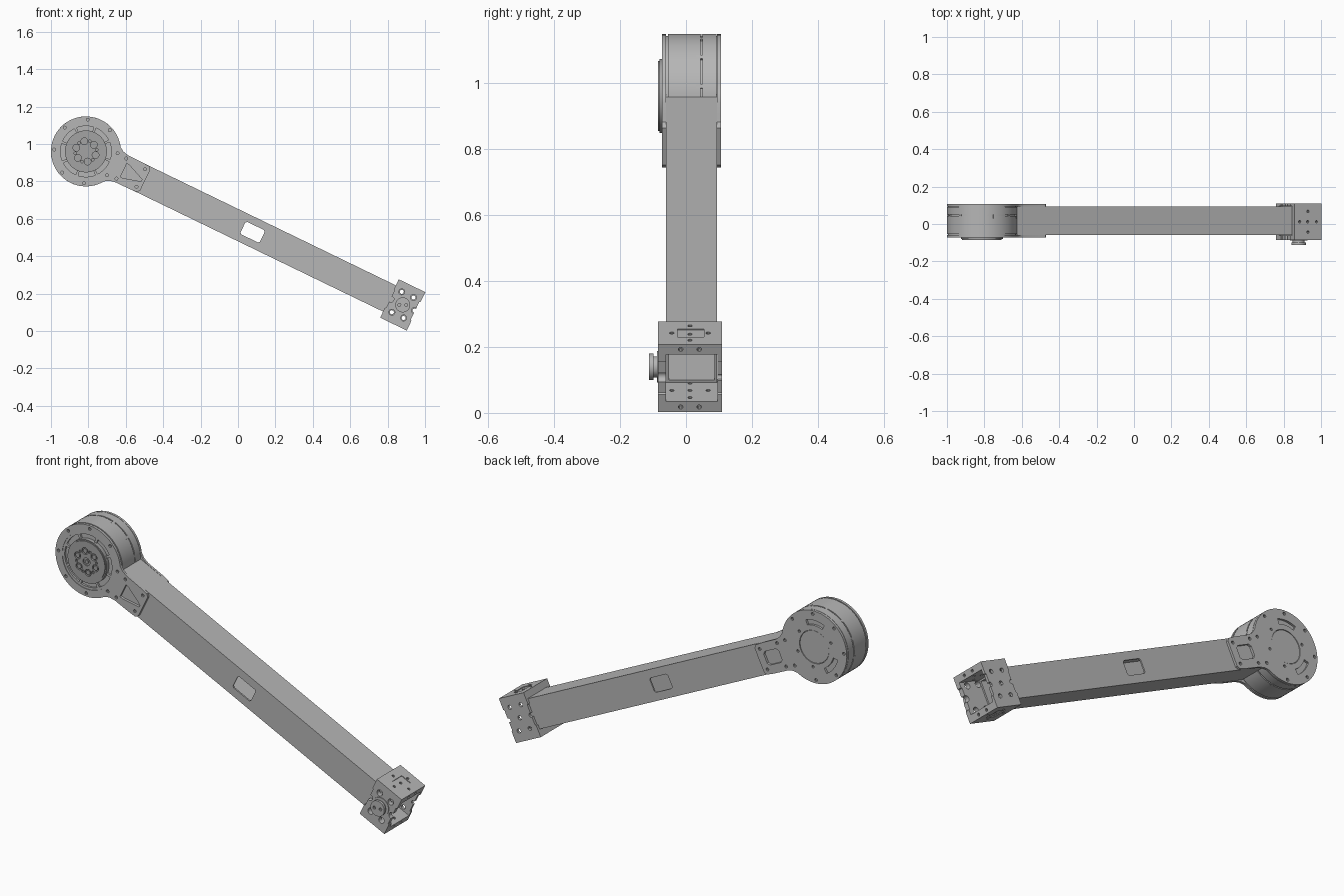
import bpy, bmesh, math
from mathutils import Matrix

if "Cube" in bpy.data.objects:
    bpy.data.objects.remove(bpy.data.objects["Cube"], do_unlink=True)


def material(name, value):
    m = bpy.data.materials.new(name)
    m.use_nodes = True
    col = (value, value, value, 1)
    m.diffuse_color = col
    m.node_tree.nodes["Principled BSDF"].inputs["Base Color"].default_value = col
    return m


GREY = material("metal grey", 0.47)
DARK = material("dark grey", 0.37)

# The arm is laid out along local x from the motor axis, then tilted as a whole
PLACE = Matrix.Translation((-0.813, 0, 0.96)) @ Matrix.Rotation(math.radians(25.85), 4, "Y")
MAP = {"x": lambda p, q, t: (t, p, q),
       "y": lambda p, q, t: (p, t, q),
       "z": lambda p, q, t: (p, q, t)}


def polar(r, deg, cx=0.0, cy=0.0):
    a = math.radians(deg)
    return cx + r * math.cos(a), cy + r * math.sin(a)


def circle(r, cx=0.0, cy=0.0, n=16):
    return [polar(r, 360 * i / n, cx, cy) for i in range(n)]


def rect(cx, cy, w, h, c=0.0):
    """Rectangle with optional corner chamfer."""
    x, y = w / 2, h / 2
    if not c:
        return [(cx - x, cy - y), (cx + x, cy - y), (cx + x, cy + y), (cx - x, cy + y)]
    return [(cx + sx * a, cy + sy * b) for sx, sy, ab in
            ((1, 1, 0), (-1, 1, 1), (-1, -1, 0), (1, -1, 1))
            for a, b in (((x, y - c), (x - c, y)) if ab == 0 else ((x - c, y), (x, y - c)))]


def arc_slot(r0, r1, a0, a1, n=10):
    steps = [a0 + (a1 - a0) * i / n for i in range(n + 1)]
    return [polar(r1, a) for a in steps] + [polar(r0, a) for a in reversed(steps)]


def build(solids):
    """Mesh from prisms given as (outline, start, end, axis)."""
    bm = bmesh.new()
    for pts, a, b, axis in solids:
        f = MAP[axis]
        lo = [bm.verts.new(f(p, q, a)) for p, q in pts]
        hi = [bm.verts.new(f(p, q, b)) for p, q in pts]
        bm.faces.new(lo)
        bm.faces.new(hi[::-1])
        for i in range(len(pts)):
            j = (i + 1) % len(pts)
            bm.faces.new((lo[j], lo[i], hi[i], hi[j]))
    bmesh.ops.recalc_face_normals(bm, faces=bm.faces)
    me = bpy.data.meshes.new("part")
    bm.to_mesh(me)
    bm.free()
    return me


def part(name, solids, cuts=(), mat=GREY):
    ob = bpy.data.objects.new(name, build(solids))
    bpy.context.collection.objects.link(ob)
    if cuts:
        cutter = bpy.data.objects.new("cutter", build(cuts))
        cutter.hide_render = True
        bpy.context.collection.objects.link(cutter)
        mod = ob.modifiers.new("cut", "BOOLEAN")
        mod.operation, mod.solver, mod.object = "DIFFERENCE", "EXACT", cutter
        mod.use_self = True
        bpy.context.view_layer.update()
        dg = bpy.context.evaluated_depsgraph_get()
        me = bpy.data.meshes.new_from_object(ob.evaluated_get(dg))
        ob.modifiers.clear()
        ob.data = me
        bpy.data.objects.remove(cutter, do_unlink=True)
    ob.data.materials.clear()
    ob.data.materials.append(mat)
    ob.matrix_world = PLACE
    bpy.ops.object.select_all(action="DESELECT")
    ob.select_set(True)
    bpy.context.view_layer.objects.active = ob
    bpy.ops.object.shade_smooth_by_angle(angle=math.radians(30))
    return ob


R = 0.187               # motor radius
Y0, Y1 = -0.06, 0.094   # beam front and back
MID = (Y0 + Y1) / 2

# Hollow square beam with a window right through
part("beam", [(rect(1.0, 0, 1.66, 0.156), Y0, Y1, "y")],
     [(rect(1.05, 0, 1.72, 0.14), Y0 + 0.008, Y1 - 0.008, "y"),
      (rect(0.99, 0, 0.115, 0.074, 0.008), -0.2, 0.2, "y")])

# Motor housing with seam grooves and a shallow face recess
part("motor_housing",
     [(circle(R, n=64), -0.054, 0.044, "y"),
      (circle(R - 0.006, n=64), 0.04, 0.054, "y"),
      (circle(R, n=64), 0.05, 0.092, "y"),
      (circle(R - 0.006, n=64), 0.088, Y1 + 0.001, "y"),
      (circle(R - 0.006, n=64), Y0, -0.05, "y")])
part("housing_clips",
     [([polar(R - 0.01, a - 2), polar(R + 0.0005, a - 2), polar(R + 0.0005, a + 2),
        polar(R - 0.01, a + 2)], 0.03, 0.052, "y") for a in range(35, 330, 30)])

# Side plates: a disc running into a tab over the beam
upper = [(0.34, 0.076), (0.30, 0.079), (0.21, 0.08), (0.18, 0.087)]
outline = ([(0.352, 0.062)] + upper + [polar(R, a) for a in range(33, 328, 6)]
           + [(x, -z) for x, z in reversed(upper)] + [(0.352, -0.062)])
rim_holes = [circle(0.008, *polar(0.17, 22.5 + 45 * i), n=10) for i in range(8)]
tab_holes = [circle(0.008, x, s * z, n=10) for x, z in ((0.21, 0.06), (0.325, 0.052))
             for s in (1, -1)]


def plate(name, y0, y1, extra):
    part(name, [(outline, y0, y1, "y")],
         [(p, y0 - 0.01, y1 + 0.01, "y") for p in rim_holes + tab_holes + extra])


plate("front_plate", -0.073, Y0,
      [circle(0.148, n=64), [(0.225, -0.042), (0.24, -0.042), (0.335, -0.016),
                             (0.335, -0.004), (0.24, 0.036), (0.225, 0.036)]])
plate("back_plate", Y1, 0.106,
      [circle(0.085, n=48), rect(0.265, 0, 0.095, 0.07, 0.012),
       arc_slot(0.112, 0.138, 95, 140), arc_slot(0.112, 0.138, 220, 265)]
      + [circle(0.007, *polar(0.105, a), n=10) for a in (0, 60, 180, 300)])
part("back_cap", [(circle(0.083, n=48), 0.09, 0.104, "y")])

# Motor face: stepped rings and radial ribs around the output disc
part("face_ring", [(circle(0.148, n=64), -0.07, -0.055, "y")],
     [(circle(0.136, n=64), -0.08, -0.05, "y")])
ribs = []
for i in range(8):
    a = 45 * i + 5
    ribs.append(([polar(0.11, a - 3), polar(0.138, a - 3), polar(0.138, a + 3),
                  polar(0.11, a + 3)], -0.069, -0.055, "y"))
part("face_ribs", ribs)

bolts = [polar(0.055, 60 * i + 5) for i in range(6)]
pins = [polar(0.058, 60 * i + 35) for i in range(6)]
part("output_disc", [(circle(0.112, n=64), -0.08, -0.055, "y"),
                     (circle(0.106, n=64), -0.085, -0.075, "y")],
     [(circle(0.018, *c), -0.1, -0.076, "y") for c in bolts]
     + [(circle(0.007, *c, n=10), -0.1, -0.076, "y") for c in pins]
     + [(circle(0.02), -0.1, -0.078, "y")], DARK)
part("output_bolts", [(circle(0.012, *c, n=12), -0.084, -0.07, "y") for c in bolts]
     + [(circle(0.01, n=12), -0.084, -0.07, "y")], [], DARK)

# End bracket: a drilled sleeve with relieved edges
U, BY0, BY1 = 1.882, -0.085, 0.109
ring = [polar(0.07, 60 * i, U) for i in range(6)]
cuts = [(rect(U, 0, 0.3, 0.158), Y0 - 0.001, Y1 + 0.001, "y")]
cuts += [(circle(0.016, *c), BY0 - 0.01, -0.05, "y") for c in ring]
cuts += [(circle(0.011, *c, n=12), 0.08, BY1 + 0.01, "y") for c in ring + [(U, 0)]]
for side in (-1, 1):
    z0, z1 = sorted((side * 0.07, side * 0.13))
    cuts += [(circle(0.007, U + du, 0.012 + dy, n=10), z0, z1, "z")
             for du, dy in ((0, 0), (0.05, 0), (-0.05, 0), (0, 0.055), (0, -0.055))]
    s0, s1 = sorted((side * 0.11, side * 0.13))
    cuts.append((rect(U, 0.015, 0.056, 0.08), s0, s1, "z"))
    edge = U + side * 0.079
    cuts.append((rect(edge, 0, 0.012, 0.11, 0.004), -0.2, 0.2, "y"))
    cuts += [(circle(0.007, 0.012 + dy, side * 0.097, n=10), 1.94, 1.98, "x")
             for dy in (-0.028, 0.028)]
part("end_bracket", [(rect(U, 0, 0.158, 0.228), BY0, BY1, "y")], cuts)

# Flanged hub on the bracket front
part("hub", [(circle(0.032, U, n=32), -0.103, -0.07, "y"),
             (circle(0.04, U, n=32), -0.112, -0.099, "y"),
             (circle(0.048, U, n=32), -0.088, -0.07, "y")],
     [(circle(0.008, *polar(0.018, a, U), n=10), -0.12, -0.1, "y") for a in (25, 205)])
